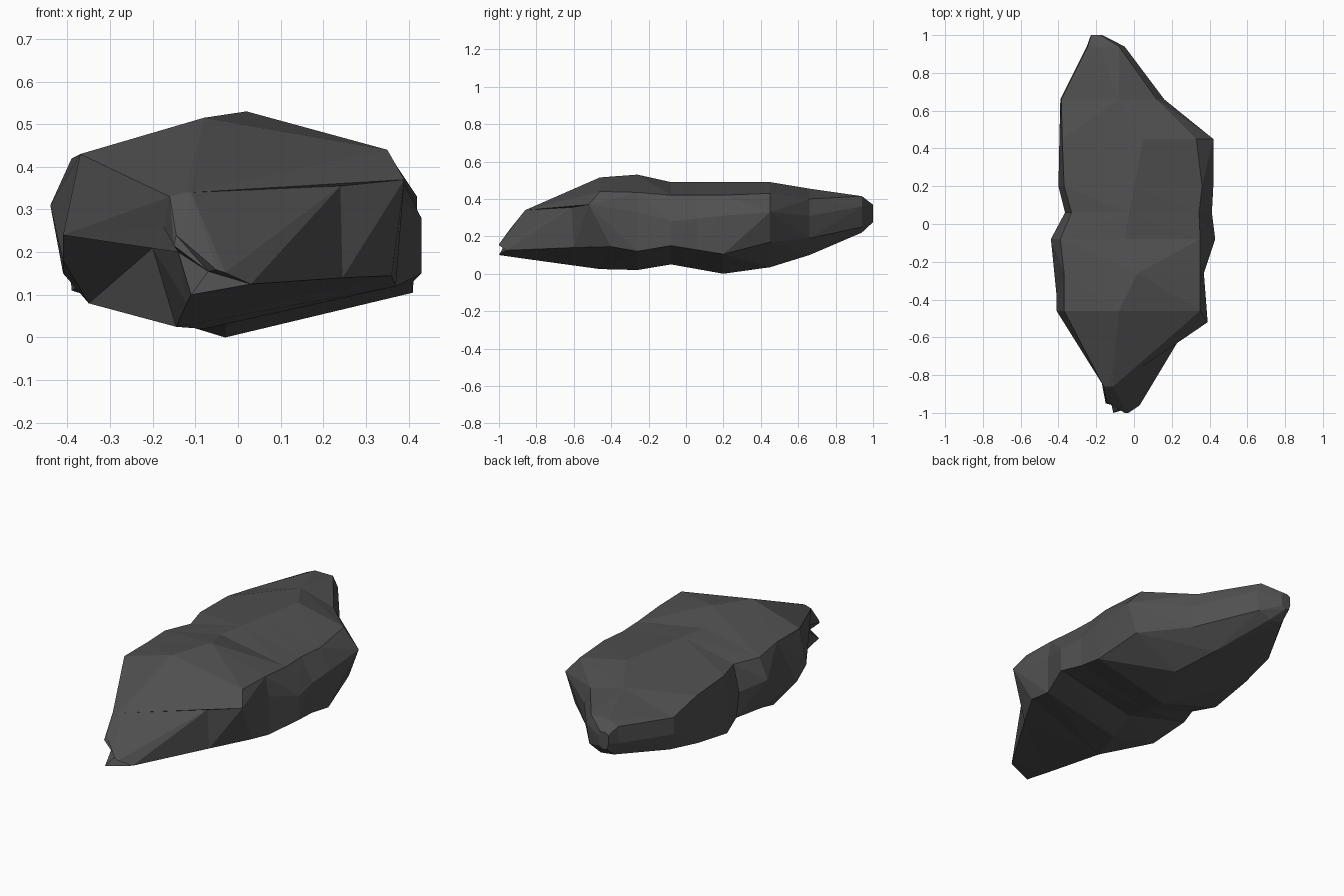
import bpy, bmesh
from mathutils import Vector

if "Cube" in bpy.data.objects:
    bpy.data.objects.remove(bpy.data.objects["Cube"])

# Cross-sections along the boulder: y, then (x, z) pairs running round the ring:
# bottom-left, left, left shoulder, top-left, top-right, right shoulder, right low, keel
SECTIONS = [
    (-0.86, -.14, .20, -.175, .26, -.16, .33, -.125, .34, -.11, .34, .24, .355, .245, .14, -.12, .08),
    (-0.46, -.20, .21, -.41, .24, -.37, .43, -.08, .515, .35, .44, .39, .37, .36, .145, -.145, .025),
    (-0.26, -.35, .08, -.41, .18, -.37, .43, .02, .53, .35, .435, .37, .33, .37, .12, -.08, .02),
    (-0.08, -.41, .15, -.44, .31, -.39, .42, -.05, .49, .35, .42, .43, .28, .43, .15, -.03, .05),
    (0.20, -.39, .11, -.40, .24, -.37, .42, .00, .49, .36, .42, .42, .31, .41, .105, -.03, .0),
    (0.45, -.385, .15, -.395, .28, -.38, .41, .05, .49, .33, .43, .42, .33, .36, .17, .09, .035),
    (0.66, -.365, .19, -.39, .28, -.385, .37, -.08, .455, .12, .40, .16, .31, .15, .19, .00, .10),
    (0.94, -.22, .23, -.25, .30, -.245, .39, -.19, .415, -.08, .415, -.05, .36, -.07, .25, -.14, .22),
]
# Points pulled along y, as (section, point): right front corner and left front block
SLIDE = {(0, 5): .25, (0, 6): .26, (0, 1): .04, (1, 5): -.06, (1, 6): .06, (2, 1): -.12}
# Split nose: an upper and a lower prong with a groove between on the left
NOSE = [(-.07, -.97, .155), (-.15, -.95, .215), (-.145, -.94, .24), (-.13, -.94, .24),
        (-.05, -1, .158), (-.03, -1, .152), (.03, -.96, .125), (-.11, -1, .10)]


def ring_points(n, section):
    return [Vector((section[1 + 2 * i], section[0] + SLIDE.get((n, i), 0), section[2 + 2 * i]))
            for i in range(8)]


def tip(points, centre, size):
    """A smaller flat copy of a ring at a new centre, for the blunt tail."""
    mid = sum(points, Vector()) / len(points)
    return [Vector((centre[0] + (p.x - mid.x) * size, centre[1],
                    centre[2] + (p.z - mid.z) * size * 1.6)) for p in points]


rings = [ring_points(n, s) for n, s in enumerate(SECTIONS)]
# Pinched waist between the two middle sections
waist = [(a + b) / 2 for a, b in zip(rings[3], rings[4])]
for p in waist:
    p.x *= .87 if p.x < -.3 else .97
rings.insert(4, waist)
rings.insert(0, [Vector(p) for p in NOSE])
rings.append(tip(rings[-1], (-.2, 1.0, .325), .3))

# Skin the rings, splitting each quad so the stone bulges outward
bm = bmesh.new()
loops = [[bm.verts.new(p) for p in r] for r in rings]
for a, b in zip(loops, loops[1:]):
    centre = sum((v.co for v in a + b), Vector()) / 16
    for i in range(8):
        j = (i + 1) % 8
        p, q, r, s = a[i], a[j], b[j], b[i]
        mid = (p.co + q.co + r.co + s.co) / 4
        bulge = (p.co + r.co - q.co - s.co).dot((r.co - p.co).cross(s.co - q.co))
        if (r.co - p.co).cross(s.co - q.co).dot(mid - centre) < 0:
            bulge = -bulge
        if bulge > 0:
            bm.faces.new((p, q, r))
            bm.faces.new((p, r, s))
        else:
            bm.faces.new((p, q, s))
            bm.faces.new((q, r, s))
bm.faces.new(loops[0])
bm.faces.new(loops[-1])
bmesh.ops.triangulate(bm, faces=[f for f in bm.faces if len(f.verts) > 3])
bmesh.ops.recalc_face_normals(bm, faces=bm.faces[:])

mesh = bpy.data.meshes.new("boulder")
bm.to_mesh(mesh)
bm.free()
boulder = bpy.data.objects.new("boulder", mesh)
bpy.context.collection.objects.link(boulder)

# Single dark stone colour
stone = bpy.data.materials.new("dark grey stone")
stone.diffuse_color = (.08, .08, .08, 1)
stone.use_nodes = True
stone.node_tree.nodes["Principled BSDF"].inputs["Base Color"].default_value = stone.diffuse_color
mesh.materials.append(stone)
